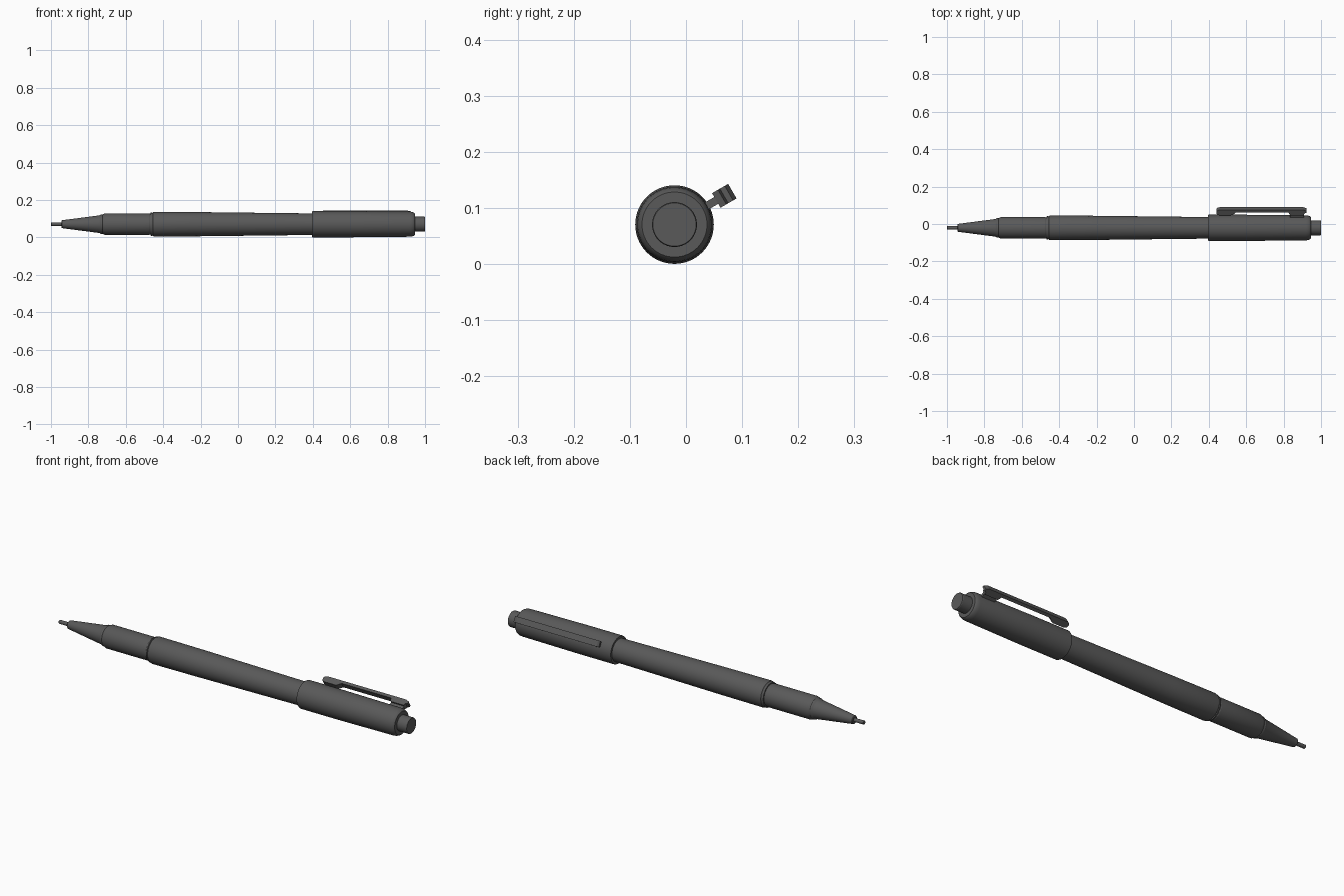
import bpy, bmesh, math

if "Cube" in bpy.data.objects:
    bpy.data.objects.remove(bpy.data.objects["Cube"])

CY, CZ = -0.0205, 0.0705      # pen axis
SEG = 64

mat = bpy.data.materials.new("dark_grey")
mat.diffuse_color = (0.1, 0.1, 0.1, 1)
mat.use_nodes = True
mat.node_tree.nodes["Principled BSDF"].inputs["Base Color"].default_value = mat.diffuse_color


def finish(bm, name, smooth=True):
    bmesh.ops.recalc_face_normals(bm, faces=bm.faces[:])
    me = bpy.data.meshes.new(name)
    bm.to_mesh(me)
    bm.free()
    me.materials.append(mat)
    ob = bpy.data.objects.new(name, me)
    bpy.context.collection.objects.link(ob)
    ob.location = (0, CY, CZ)
    if smooth:
        bpy.ops.object.select_all(action='DESELECT')
        ob.select_set(True)
        bpy.context.view_layer.objects.active = ob
        bpy.ops.object.shade_smooth_by_angle(angle=math.radians(25))
    return ob


def lathe(name, profile):
    """Closed solid turned round the x axis from (x, radius) points."""
    bm = bmesh.new()
    rings = []
    for x, r in profile:
        rings.append([bm.verts.new((x, r * math.cos(2 * math.pi * i / SEG),
                                    r * math.sin(2 * math.pi * i / SEG)))
                      for i in range(SEG)])
    for a, b in zip(rings, rings[1:]):
        for i in range(SEG):
            j = (i + 1) % SEG
            bm.faces.new((a[i], a[j], b[j], b[i]))
    bm.faces.new(rings[0])
    bm.faces.new(rings[-1])
    return finish(bm, name)


def plate(name, outline, width):
    """Side outline in (x, distance from axis), given a width, leaning 30 degrees."""
    bm = bmesh.new()
    sides = [[bm.verts.new((x, r, t)) for x, r in outline]
             for t in (-width / 2, width / 2)]
    n = len(outline)
    for s in sides:
        bm.faces.new(s)
    for i in range(n):
        j = (i + 1) % n
        bm.faces.new((sides[0][i], sides[0][j], sides[1][j], sides[1][i]))
    ob = finish(bm, name, smooth=False)
    ob.rotation_euler.x = math.radians(30)
    return ob


# Writing end
lathe("lead_sleeve", [(-1.0, 0.008), (-0.998, 0.0095), (-0.94, 0.0095)])
lathe("tip_cone", [(-0.945, 0.018), (-0.942, 0.021), (-0.742, 0.047), (-0.738, 0.049),
                   (-0.72, 0.049)])
lathe("tip_collar", [(-0.738, 0.049), (-0.733, 0.052), (-0.727, 0.052), (-0.722, 0.049)])

# Grip, with a groove before the barrel
lathe("grip", [(-0.727, 0.05), (-0.722, 0.053), (-0.712, 0.0575), (-0.475, 0.0575),
               (-0.472, 0.056), (-0.44, 0.056)])
lathe("grip_ring", [(-0.468, 0.056), (-0.467, 0.061), (-0.461, 0.063), (-0.459, 0.059)])

# Tapered barrel
lathe("barrel", [(-0.459, 0.059), (-0.455, 0.064), (-0.447, 0.066), (-0.2, 0.0645),
                 (0.1, 0.061), (0.41, 0.0575)])

# Rear sleeve and push button
lathe("rear_sleeve", [(0.395, 0.057), (0.395, 0.068), (0.399, 0.07), (0.6, 0.07),
                      (0.92, 0.067), (0.932, 0.0655), (0.942, 0.061), (0.945, 0.058),
                      (0.945, 0.03)])
lathe("push_button", [(0.93, 0.04), (0.997, 0.04), (1.0, 0.0385)])

# Pocket clip with hooked front end and rear mount
plate("clip", [(0.44, 0.108), (0.448, 0.116), (0.458, 0.119), (0.905, 0.119),
               (0.922, 0.112), (0.922, 0.102), (0.912, 0.098), (0.908, 0.086),
               (0.835, 0.086), (0.825, 0.104), (0.545, 0.104), (0.53, 0.09),
               (0.518, 0.086), (0.455, 0.086), (0.443, 0.092)], 0.03)
plate("clip_mount", [(0.835, 0.055), (0.835, 0.09), (0.908, 0.09), (0.908, 0.055)], 0.014)
